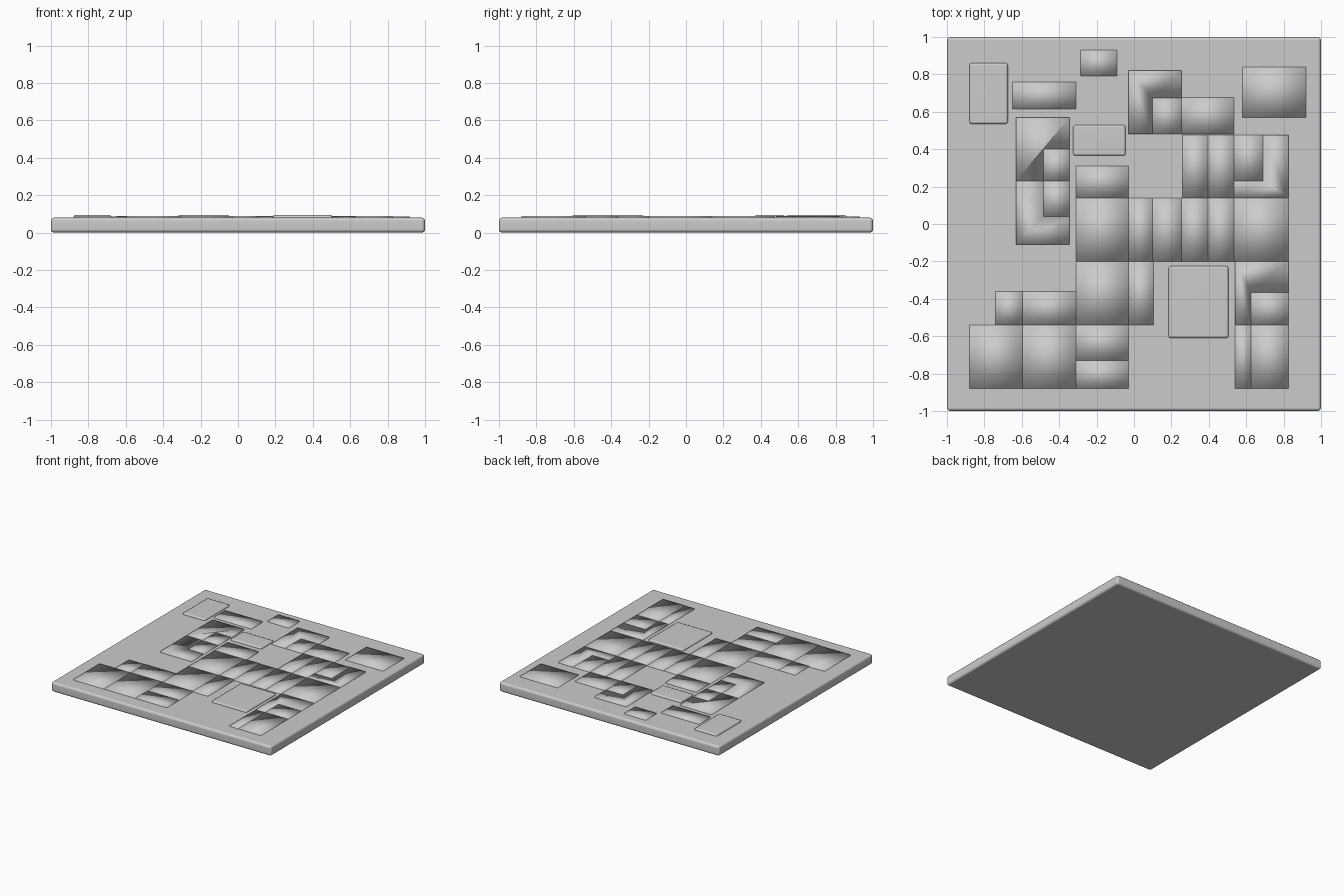
import bpy, bmesh

if "Cube" in bpy.data.objects:
    bpy.data.objects.remove(bpy.data.objects["Cube"])

TOP = 0.08      # top of the base slab


def new_object(name, bm):
    bmesh.ops.recalc_face_normals(bm, faces=bm.faces)
    me = bpy.data.meshes.new(name)
    bm.to_mesh(me)
    bm.free()
    ob = bpy.data.objects.new(name, me)
    bpy.context.collection.objects.link(ob)
    return ob


def prism(name, outline, z0, z1, bevel=0, segments=3):
    """Extrude a flat outline from z0 to z1, shaded smooth."""
    bm = bmesh.new()
    face = bm.faces.new([bm.verts.new((x, y, z0)) for x, y in outline])
    ext = bmesh.ops.extrude_face_region(bm, geom=[face])
    verts = [v for v in ext["geom"] if isinstance(v, bmesh.types.BMVert)]
    bmesh.ops.translate(bm, verts=verts, vec=(0, 0, z1 - z0))
    if bevel:
        bmesh.ops.bevel(bm, geom=bm.edges[:], offset=bevel, segments=segments,
                        profile=0.5, affect='EDGES')
    ob = new_object(name, bm)
    for p in ob.data.polygons:
        p.use_smooth = True
    return ob


def rect(x0, x1, y0, y1):
    return [(x0, y0), (x1, y0), (x1, y1), (x0, y1)]


def ell(x0, x1, y0, y1, cx, cy, tx, ty):
    """L outline: corner block at (x0, y0), arms to x1 and y1, widths tx, ty."""
    return [(x0, y0), (x1, y0), (x1, y0 + cy * ty), (x0 + cx * tx, y0 + cy * ty),
            (x0 + cx * tx, y1), (x0, y1)]


# base slab with rounded edges
slab = prism("base_slab", rect(-1, 1, -1, 1), 0, TOP, 0.018)
slab.modifiers.new("normals", 'WEIGHTED_NORMAL').keep_sharp = True

# rounded raised panels
for r in [(-0.88, -0.675, 0.535, 0.86), (-0.325, -0.045, 0.365, 0.53),
          (0.185, 0.505, -0.61, -0.225)]:
    ob = prism("rounded_panel", rect(*r), TOP - 0.03, 0.094, 0.012, 2)
    ob.modifiers.new("normals", 'WEIGHTED_NORMAL')

# free-standing plain panels
panels = [(-0.285, -0.09, 0.79, 0.93), (-0.65, -0.31, 0.615, 0.76),
          (0.58, 0.92, 0.57, 0.84), (0.10, 0.255, 0.48, 0.675),
          (0.255, 0.535, 0.48, 0.675), (-0.485, -0.345, 0.23, 0.40),
          (-0.485, -0.345, 0.04, 0.23), (-0.31, -0.03, 0.14, 0.31),
          (0.535, 0.69, 0.23, 0.475), (0.625, 0.825, -0.54, -0.365),
          (-0.74, -0.595, -0.54, -0.36), (-0.595, -0.31, -0.54, -0.36),
          (-0.31, -0.03, -0.73, -0.54), (-0.31, -0.03, -0.88, -0.73)]

# rows of touching panels: shared column edges, y range
rows = [((0.26, 0.395, 0.535), 0.14, 0.475),
        ((-0.31, -0.03, 0.10, 0.255, 0.395, 0.535, 0.825), -0.20, 0.14),
        ((-0.31, -0.03, 0.105), -0.54, -0.20),
        ((-0.88, -0.595, -0.31), -0.88, -0.54),
        ((0.54, 0.625, 0.825), -0.88, -0.54)]
for edges, y0, y1 in rows:
    panels += [(a, b, y0, y1) for a, b in zip(edges, edges[1:])]

for i, r in enumerate(panels):
    prism("flat_panel", rect(*r), TOP - 0.01, 0.086 + 0.002 * (i % 2))

# L-shaped panels (cx, cy give the arm directions)
for e in [(-0.03, 0.255, 0.82, 0.48, 1, -1, 0.13, 0.145),
          (-0.63, -0.345, 0.57, 0.23, 1, -1, 0.145, 0.17),
          (-0.63, -0.345, -0.11, 0.23, 1, 1, 0.145, 0.15),
          (0.825, 0.535, 0.14, 0.475, -1, 1, 0.135, 0.09),
          (0.54, 0.825, -0.20, -0.54, 1, -1, 0.085, 0.165)]:
    prism("angle_panel", ell(*e), TOP - 0.01, 0.089)
